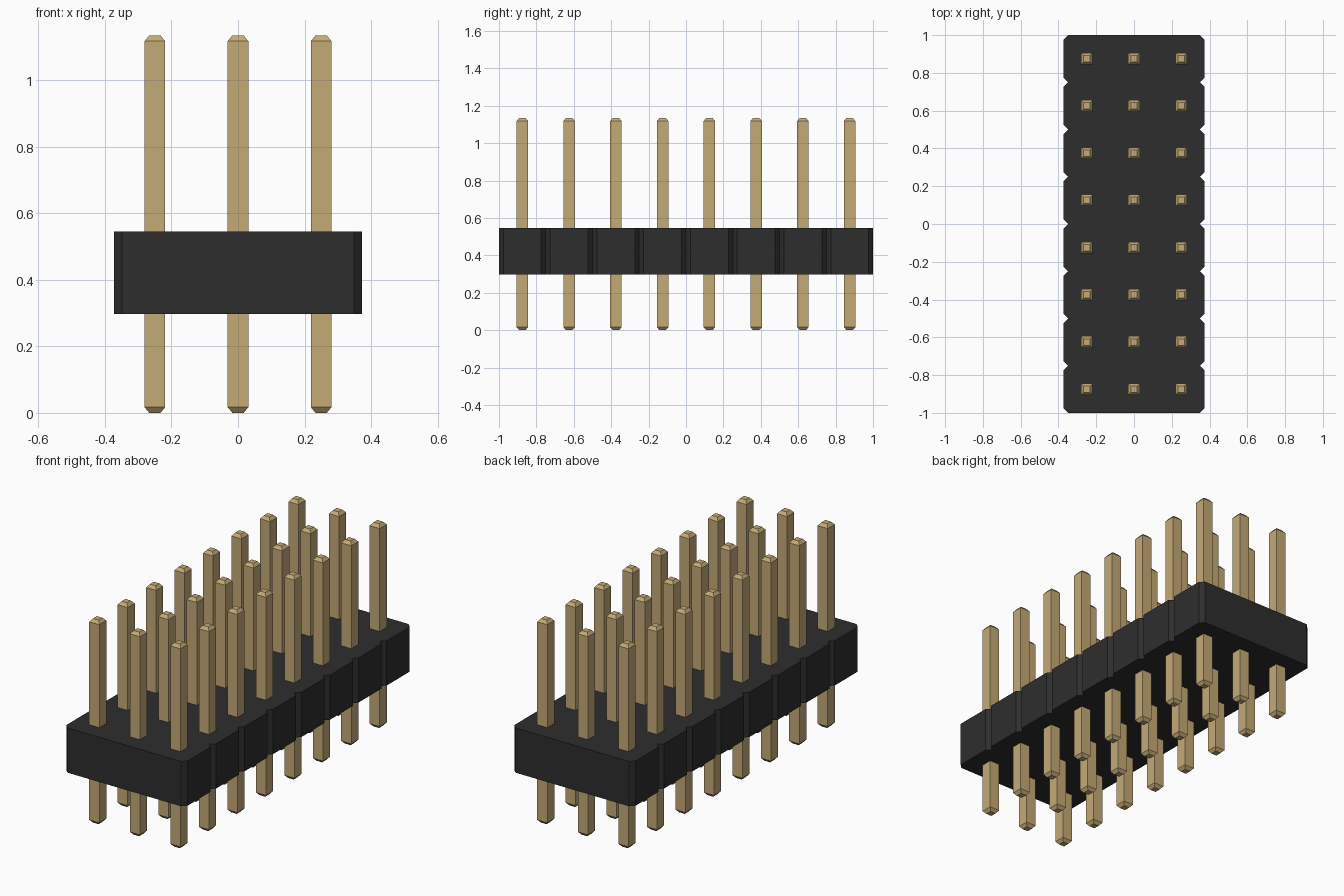
import bpy
import bmesh

cube = bpy.data.objects.get("Cube")
if cube:
    bpy.data.objects.remove(cube, do_unlink=True)

PITCH, COLS, ROWS = 0.25, 3, 8
BODY_Z0, BODY_Z1, HALF_X, CHAMFER = 0.297, 0.546, 0.373, 0.024
PIN_TOP, PIN_HALF, TIP_HALF, TIP_H = 1.135, 0.031, 0.017, 0.017


def material(name, color):
    mat = bpy.data.materials.new(name)
    mat.use_nodes = True
    mat.diffuse_color = color
    bsdf = mat.node_tree.nodes["Principled BSDF"]
    bsdf.inputs["Base Color"].default_value = color
    bsdf.inputs["Roughness"].default_value = 0.6
    return mat


def make_object(name, bm, mat):
    bmesh.ops.recalc_face_normals(bm, faces=bm.faces[:])
    mesh = bpy.data.meshes.new(name)
    bm.to_mesh(mesh)
    bm.free()
    mesh.materials.append(mat)
    obj = bpy.data.objects.new(name, mesh)
    bpy.context.collection.objects.link(obj)
    return obj


black = material("black plastic", (0.027, 0.027, 0.027, 1))
gold = material("gold metal", (0.56, 0.405, 0.183, 1))

# Housing: outline with a V notch between neighbouring rows, extruded upward
right_side = []
for r in range(ROWS):
    y0 = (r - ROWS / 2) * PITCH
    y1 = y0 + PITCH
    right_side += [(HALF_X - CHAMFER, y0), (HALF_X, y0 + CHAMFER),
                   (HALF_X, y1 - CHAMFER)]
right_side.append((HALF_X - CHAMFER, ROWS / 2 * PITCH))
outline = right_side + [(-x, y) for x, y in reversed(right_side)]

bm = bmesh.new()
base = bm.faces.new([bm.verts.new((x, y, BODY_Z0)) for x, y in outline])
result = bmesh.ops.extrude_face_region(bm, geom=[base], use_keep_orig=True)
top = [v for v in result["geom"] if isinstance(v, bmesh.types.BMVert)]
bmesh.ops.translate(bm, verts=top, vec=(0, 0, BODY_Z1 - BODY_Z0))
make_object("housing", bm, black)

# Pin: square rod with tapered ends, made from stacked square sections
bm = bmesh.new()
rings = []
for z, h in ((0, TIP_HALF), (TIP_H, PIN_HALF),
             (PIN_TOP - TIP_H, PIN_HALF), (PIN_TOP, TIP_HALF)):
    rings.append([bm.verts.new((sx * h, sy * h, z))
                  for sx, sy in ((-1, -1), (1, -1), (1, 1), (-1, 1))])
for lower, upper in zip(rings, rings[1:]):
    for i in range(4):
        j = (i + 1) % 4
        bm.faces.new((lower[i], lower[j], upper[j], upper[i]))
bm.faces.new(rings[0])
bm.faces.new(rings[-1])
first_pin = make_object("pin", bm, gold)
pin_mesh = first_pin.data
bpy.data.objects.remove(first_pin)

# Grid of pins sharing one mesh
for r in range(ROWS):
    for c in range(COLS):
        pin = bpy.data.objects.new(f"pin_row{r + 1}_col{c + 1}", pin_mesh)
        pin.location = ((c - (COLS - 1) / 2) * PITCH,
                        (r - (ROWS - 1) / 2) * PITCH, 0)
        bpy.context.collection.objects.link(pin)
